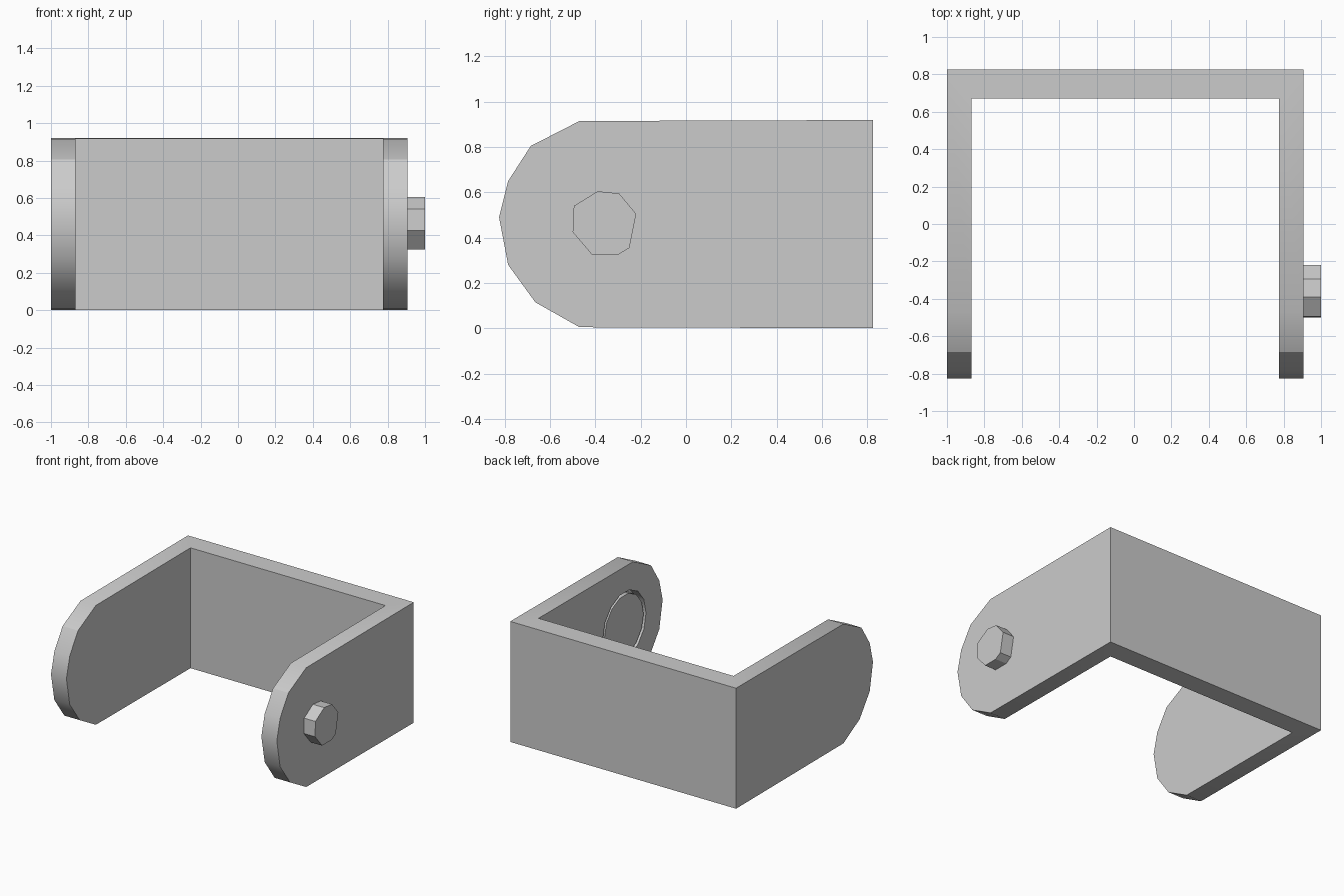
import bpy, bmesh, math
from mathutils import Vector

cube = bpy.data.objects.get("Cube")
if cube:
    bpy.data.objects.remove(cube, do_unlink=True)

grey = bpy.data.materials.new("light_grey")
grey.use_nodes = True
grey.diffuse_color = (0.6, 0.6, 0.6, 1)
grey.node_tree.nodes["Principled BSDF"].inputs["Base Color"].default_value = (0.6, 0.6, 0.6, 1)


def prism(name, start, end):
    """Closed solid between two matching outlines."""
    bm = bmesh.new()
    a = [bm.verts.new(p) for p in start]
    b = [bm.verts.new(p) for p in end]
    bm.faces.new(a)
    bm.faces.new(b[::-1])
    for i in range(len(a)):
        j = (i + 1) % len(a)
        bm.faces.new((a[i], b[i], b[j], a[j]))
    bmesh.ops.recalc_face_normals(bm, faces=bm.faces[:])
    mesh = bpy.data.meshes.new(name)
    bm.to_mesh(mesh)
    bm.free()
    mesh.materials.append(grey)
    obj = bpy.data.objects.new(name, mesh)
    bpy.context.collection.objects.link(obj)
    return obj


def along_x(name, outline, x0, x1):
    return prism(name, [(x0, y, z) for y, z in outline], [(x1, y, z) for y, z in outline])


def circle(radius, sides):
    angles = [2 * math.pi * i / sides for i in range(sides)]
    return [(PIN_Y + radius * math.cos(t), PIN_Z + radius * math.sin(t)) for t in angles]


def activate(obj):
    bpy.ops.object.select_all(action='DESELECT')
    obj.select_set(True)
    bpy.context.view_layer.objects.active = obj


def cut(obj, cutter, operation):
    cutter.hide_render = True
    mod = obj.modifiers.new("cut", 'BOOLEAN')
    mod.operation = operation
    mod.solver = 'EXACT'
    mod.object = cutter
    activate(obj)
    bpy.ops.object.modifier_apply(modifier=mod.name)
    bpy.data.objects.remove(cutter, do_unlink=True)


PIN_Y, PIN_Z = -0.365, 0.465
LEFT, RIGHT, WALL = -1.0, 0.905, 0.13
BACK, BACK_INNER = 0.825, 0.67

# U-shaped bracket: plan outline trimmed by the rounded side profile
plan = [(LEFT, BACK), (LEFT, -1), (LEFT + WALL, -1), (LEFT + WALL, BACK_INNER),
        (RIGHT - WALL, BACK_INNER), (RIGHT - WALL, -1), (RIGHT, -1), (RIGHT, BACK)]
bracket = prism("bracket", [(x, y, -0.2) for x, y in plan], [(x, y, 1.2) for x, y in plan])
side = [(1.0, 0), (-0.47, 0.005), (-0.665, 0.115), (-0.785, 0.28), (-0.825, 0.49),
        (-0.785, 0.65), (-0.685, 0.805), (-0.47, 0.915), (1.0, 0.92)]
cut(bracket, along_x("side_trim", side, -1.3, 1.3), 'INTERSECT')

# Round socket in the inner face of one arm
cut(bracket, along_x("socket_cutter", circle(0.26, 14), 0.6, RIGHT - 0.06), 'DIFFERENCE')

# Disc sitting in the socket with a narrow gap around it
disc = along_x("pin_disc", circle(0.235, 14), RIGHT - WALL + 0.003, RIGHT - 0.05)

# Faceted pin head on the outside of the arm
head = [(-0.39, 0.605), (-0.295, 0.595), (-0.22, 0.505), (-0.25, 0.355),
        (-0.3, 0.325), (-0.415, 0.325), (-0.5, 0.425), (-0.495, 0.54)]
pin_head = along_x("pin_head", head, RIGHT - 0.02, 1.0)

for obj in (bracket, disc):
    activate(obj)
    bpy.ops.object.shade_smooth_by_angle(angle=math.radians(30))
